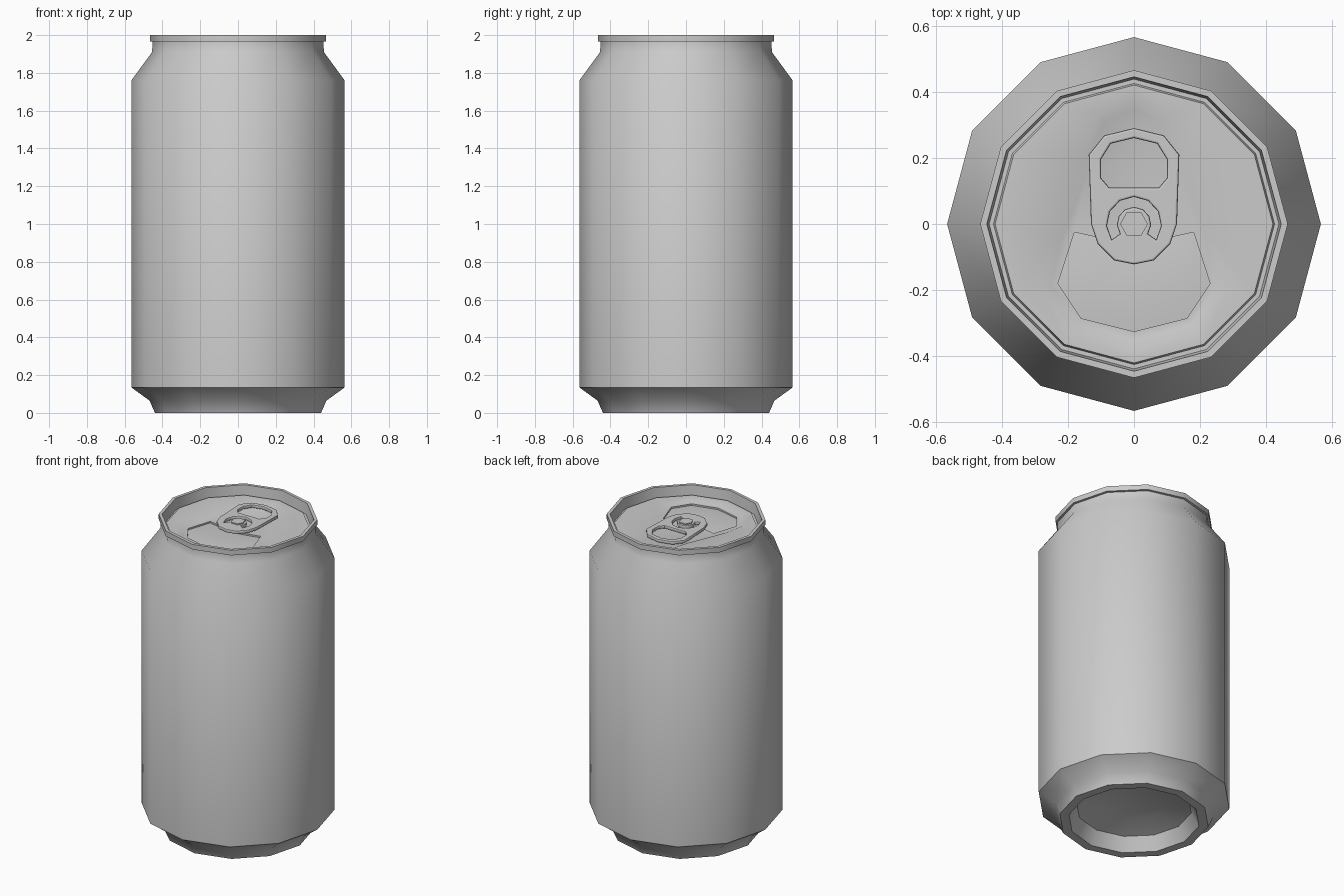
import bpy, bmesh, math

if "Cube" in bpy.data.objects:
    bpy.data.objects.remove(bpy.data.objects["Cube"])

SIDES = 12


def ring(bm, r, z):
    return [bm.verts.new((r * math.cos(2 * math.pi * i / SIDES),
                          r * math.sin(2 * math.pi * i / SIDES), z)) for i in range(SIDES)]


def mirrored(half):
    """Close a right-hand half outline (first and last points on x = 0)."""
    return half + [(-x, y) for x, y in reversed(half[1:-1])]


def loop(bm, half, z):
    return [bm.verts.new((x, y, z)) for x, y in mirrored(half)]


def bridge(bm, a, b):
    n = len(a)
    for i in range(n):
        j = (i + 1) % n
        bm.faces.new((a[i], a[j], b[j], b[i]))


def fill_between(bm, *loops):
    edges = []
    for lp in loops:
        for i in range(len(lp)):
            pair = (lp[i], lp[(i + 1) % len(lp)])
            edges.append(bm.edges.get(pair) or bm.edges.new(pair))
    bmesh.ops.triangle_fill(bm, edges=edges, use_beauty=True, normal=(0, 0, 1))


def smooth(ob, angle):
    bpy.ops.object.select_all(action='DESELECT')
    ob.select_set(True)
    bpy.context.view_layer.objects.active = ob
    bpy.ops.object.shade_smooth_by_angle(angle=math.radians(angle))


def finish(bm, name, angle=40, up=False):
    bmesh.ops.recalc_face_normals(bm, faces=bm.faces)
    if up and sum(f.normal.z * f.calc_area() for f in bm.faces) < 0:
        bmesh.ops.reverse_faces(bm, faces=bm.faces)
    me = bpy.data.meshes.new(name)
    bm.to_mesh(me)
    bm.free()
    ob = bpy.data.objects.new(name, me)
    bpy.context.collection.objects.link(ob)
    smooth(ob, angle)
    return ob


# Can body: domed base, wall, shoulder and rolled rim
profile = [(0.2, 0.125), (0.34, 0.085), (0.385, 0.0), (0.44, 0.0), (0.468, 0.065),
           (0.565, 0.135), (0.565, 1.76), (0.455, 1.91), (0.452, 1.965), (0.465, 1.967),
           (0.465, 2.0), (0.445, 2.0), (0.438, 1.93), (0.425, 1.93), (0.42, 1.945)]
bm = bmesh.new()
rings = [ring(bm, r, z) for r, z in profile]
for a, b in zip(rings, rings[1:]):
    bridge(bm, a, b)
apex = bm.verts.new((0, 0, 0.145))
for i in range(SIDES):
    bm.faces.new((rings[0][i], rings[0][(i + 1) % SIDES], apex))
finish(bm, "can_body")

# Lid: flat panel, keyhole recess and scored mouth
recess_top = [(0, .38), (.11, .335), (.15, .19), (.25, -.05), (.28, -.19), (.19, -.33), (0, -.38)]
recess_low = [(0, .345), (.09, .305), (.135, .17), (.22, -.05), (.25, -.185), (.175, -.305), (0, -.35)]
mouth = [(0, -.06), (.09, -.045), (.18, -.025), (.23, -.18), (.16, -.285), (0, -.325)]
mouth_in = [(0, -.15), (.08, -.125), (.14, -.075), (.18, -.15), (.14, -.23), (0, -.275)]
bm = bmesh.new()
edge = ring(bm, 0.42, 1.945)
top = loop(bm, recess_top, 1.945)
low = loop(bm, recess_low, 1.932)
lip = loop(bm, mouth, 1.932)
dip = loop(bm, mouth, 1.922)
pan = loop(bm, mouth_in, 1.927)
fill_between(bm, edge, top)
bridge(bm, top, low)
fill_between(bm, low, lip)
bridge(bm, lip, dip)
bridge(bm, dip, pan)
fill_between(bm, pan)
finish(bm, "can_lid", 40, up=True)

# Pull tab: extruded outline with finger hole and C-shaped slot
outline = mirrored([(0, .29), (.09, .268), (.137, .21), (.13, 0), (.11, -.06), (.06, -.11), (0, -.122)])
finger = mirrored([(0, .26), (.07, .243), (.1, .195), (.1, .14), (.075, .11), (0, .11)])
arc = [math.radians(-35 + 250 * i / 8) for i in range(9)]
slot = [(.082 * math.cos(a), .082 * math.sin(a)) for a in arc] + \
       [(.052 * math.cos(a), .052 * math.sin(a)) for a in reversed(arc)]
cu = bpy.data.curves.new("pull_tab", 'CURVE')
cu.dimensions = '2D'
cu.fill_mode = 'BOTH'
cu.extrude = 0.005
cu.bevel_depth = 0.006
cu.bevel_resolution = 1
cu.offset = -0.006
for pts in (outline, finger, slot):
    sp = cu.splines.new('POLY')
    sp.points.add(len(pts) - 1)
    for p, (x, y) in zip(sp.points, pts):
        p.co = (x, y, 0, 1)
    sp.use_cyclic_u = True
tab = bpy.data.objects.new("pull_tab", cu)
tab.location.z = 1.956
bpy.context.collection.objects.link(tab)
bpy.ops.object.select_all(action='DESELECT')
tab.select_set(True)
bpy.context.view_layer.objects.active = tab
bpy.ops.object.convert(target='MESH')
smooth(bpy.context.object, 40)

# Rivet holding the tab
bpy.ops.mesh.primitive_cylinder_add(vertices=6, radius=0.042, depth=0.042, location=(0, 0, 1.953),
                                    rotation=(0, 0, math.radians(30)))
rivet = bpy.context.object
rivet.name = "rivet"
# six-sided head with corners on the x axis
rivet.rotation_euler.z = math.radians(90)
